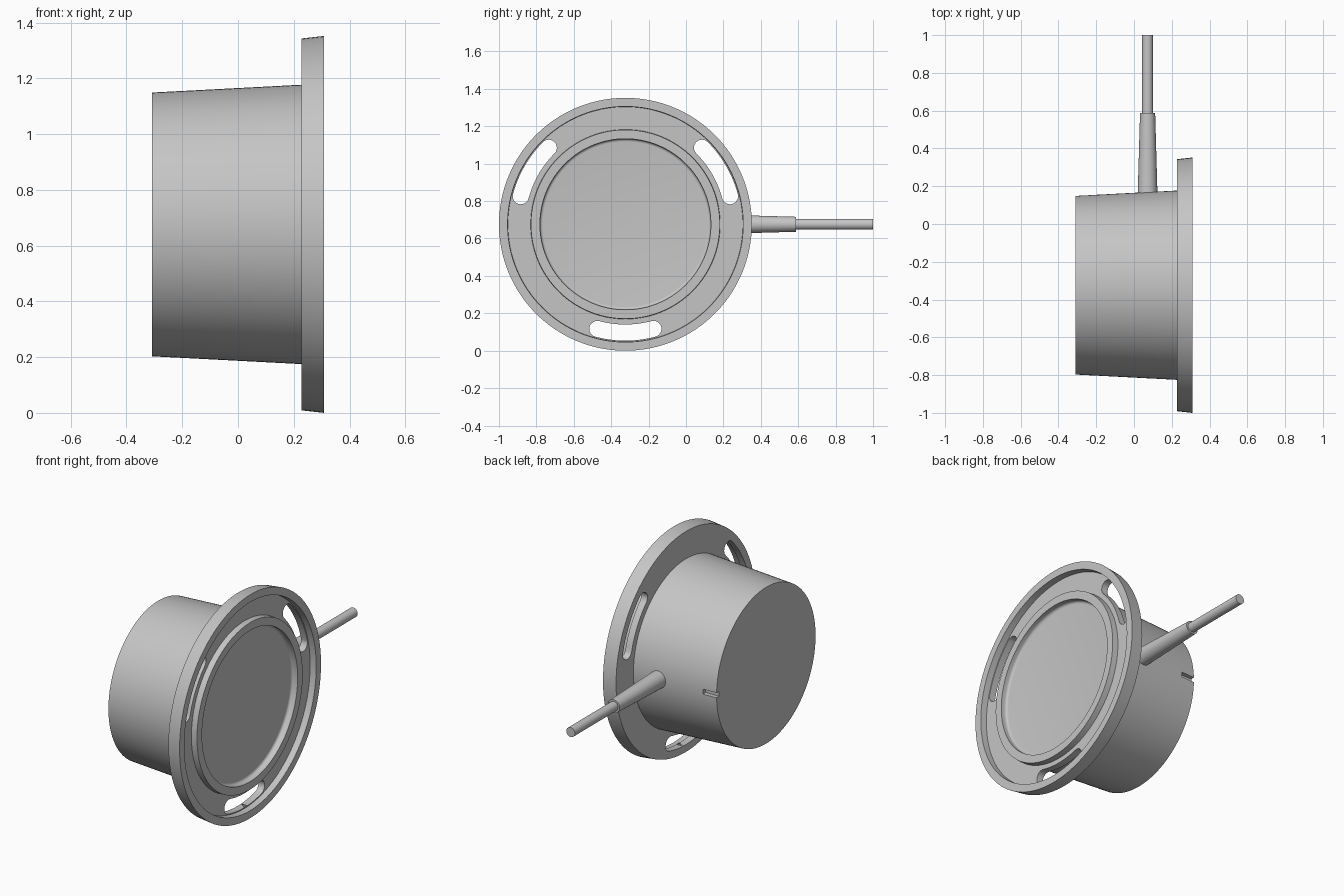
import bpy
import bmesh
import math
from mathutils import Matrix, Vector

if "Cube" in bpy.data.objects:
    bpy.data.objects.remove(bpy.data.objects["Cube"], do_unlink=True)

CENTRE = Vector((0, -0.324, 0.676))   # middle of the round housing

grey = bpy.data.materials.new("light grey")
grey.use_nodes = True
grey.diffuse_color = (0.56, 0.56, 0.56, 1)
grey.node_tree.nodes["Principled BSDF"].inputs["Base Color"].default_value = grey.diffuse_color


def make_object(name, bm):
    bmesh.ops.recalc_face_normals(bm, faces=bm.faces)
    mesh = bpy.data.meshes.new(name)
    bm.to_mesh(mesh)
    bm.free()
    obj = bpy.data.objects.new(name, mesh)
    mesh.materials.append(grey)
    bpy.context.collection.objects.link(obj)
    return obj


def lathe(name, profile, steps, transform):
    """Spin (position, radius) pairs about the x axis."""
    bm = bmesh.new()
    verts = [bm.verts.new((x, 0, r)) for x, r in profile]
    edges = [bm.edges.new(pair) for pair in zip(verts, verts[1:])]
    bmesh.ops.spin(bm, geom=verts + edges, cent=(0, 0, 0), axis=(1, 0, 0),
                   angle=math.tau, steps=steps, use_duplicate=False)
    bmesh.ops.remove_doubles(bm, verts=bm.verts, dist=0.0001)
    bm.transform(transform)
    return make_object(name, bm)


def cut(target, cutter):
    mod = target.modifiers.new("cut", 'BOOLEAN')
    mod.operation = 'DIFFERENCE'
    mod.solver = 'EXACT'
    mod.object = cutter
    cutter.hide_render = True
    activate(target)
    bpy.ops.object.modifier_apply(modifier=mod.name)
    bpy.data.objects.remove(cutter, do_unlink=True)


def activate(obj):
    bpy.ops.object.select_all(action='DESELECT')
    obj.select_set(True)
    bpy.context.view_layer.objects.active = obj


def slot_cutter(middle, radius=0.579, half_width=0.043, sweep=math.radians(15)):
    """Curved slot with round ends, pushed through along x."""
    n = 12
    outline = []
    for side in (1, -1):
        for i in range(n + 1):        # long arc
            a = middle + side * sweep * (2 * i / n - 1)
            r = radius + side * half_width
            outline.append((r * math.cos(a), r * math.sin(a)))
        end = middle + side * sweep
        for i in range(1, n):         # round end
            a = end + (0 if side > 0 else math.pi) + math.pi * i / n
            outline.append((radius * math.cos(end) + half_width * math.cos(a),
                            radius * math.sin(end) + half_width * math.sin(a)))
    bm = bmesh.new()
    face = bm.faces.new([bm.verts.new((0.15, y, z)) for y, z in outline])
    top = bmesh.ops.extrude_face_region(bm, geom=[face])["geom"]
    bmesh.ops.translate(bm, vec=(0.25, 0, 0),
                        verts=[v for v in top if isinstance(v, bmesh.types.BMVert)])
    bm.transform(Matrix.Translation(CENTRE))
    return make_object("slot_cutter", bm)


# Housing: tapered drum, flange with raised rim, raised ring, dished face
fillet = [(0.268 + 0.016 * (1 - math.sin(a)), 0.441 + 0.016 * math.cos(a))
          for a in (math.radians(d) for d in range(0, 91, 18))]
housing = lathe("housing",
                [(-0.309, 0), (-0.309, 0.473), (0.228, 0.501), (0.228, 0.667),
                 (0.309, 0.676), (0.309, 0.63), (0.270, 0.628), (0.270, 0.507),
                 (0.306, 0.505), (0.306, 0.457)] + fillet + [(0.268, 0)],
                128, Matrix.Translation(CENTRE))

# Three mounting slots in the flange
for degrees in (30, 150, 270):
    cut(housing, slot_cutter(math.radians(degrees)))

# Small notch in the rear edge, in line with the cable
bm = bmesh.new()
bmesh.ops.create_cube(bm, size=1, matrix=Matrix.Translation(CENTRE + Vector((-0.28, 0.49, 0)))
                      @ Matrix.Diagonal((0.12, 0.08, 0.03, 1)))
cut(housing, make_object("notch_cutter", bm))

# Strain relief and cable leaving the side of the drum
along_y = Matrix.Translation((0.072, 0, CENTRE.z)) @ Matrix.Rotation(math.pi / 2, 4, 'Z')
relief = lathe("strain_relief", [(0.1, 0), (0.1, 0.054), (0.588, 0.04), (0.588, 0)], 40, along_y)
cable = lathe("cable", [(0.55, 0), (0.55, 0.029), (1.0, 0.029), (1.0, 0)], 32, along_y)

for obj in (housing, relief, cable):
    activate(obj)
    bpy.ops.object.shade_smooth_by_angle(angle=math.radians(30))
